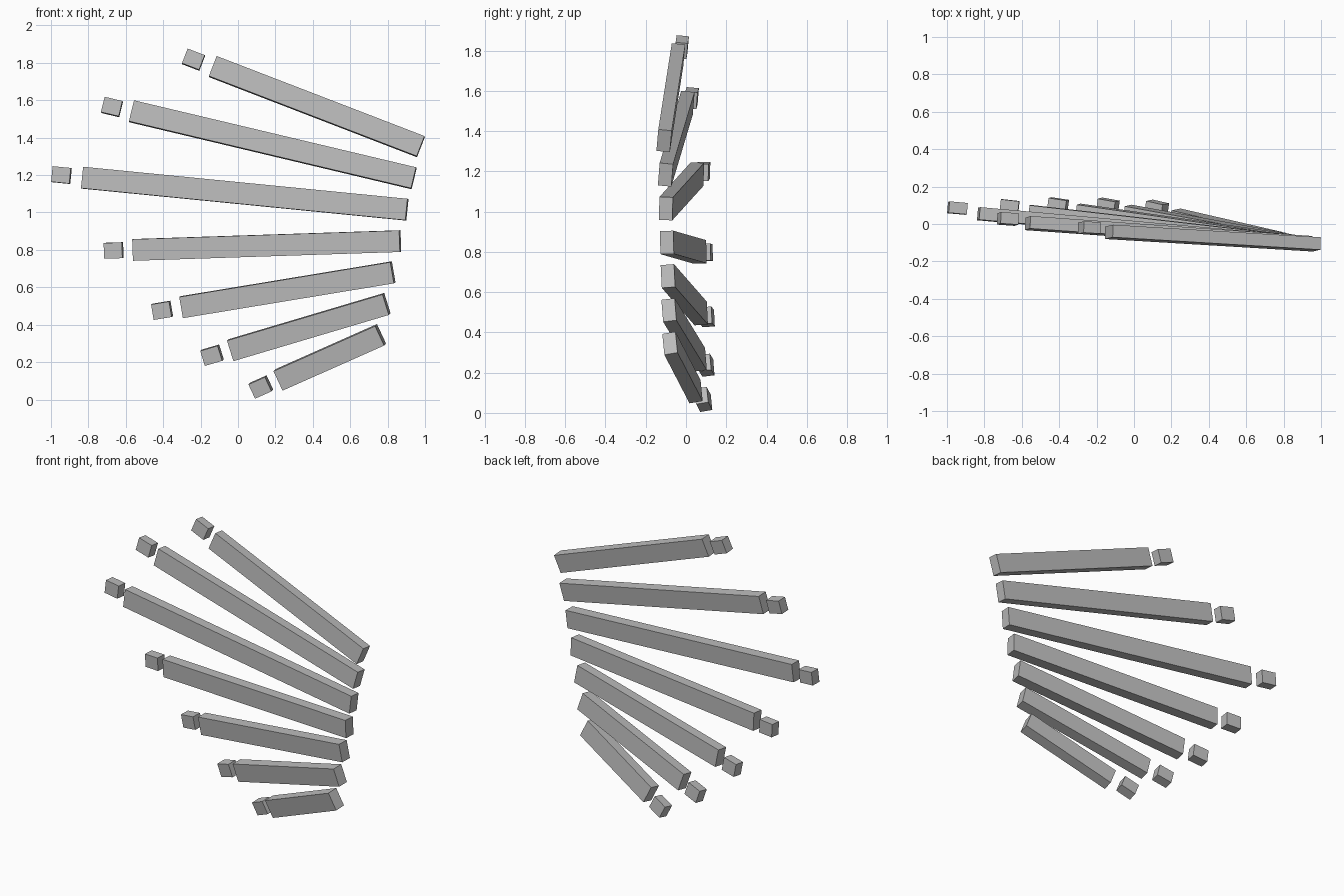
import bpy
from mathutils import Vector, Matrix

cube = bpy.data.objects.get("Cube")
if cube:
    bpy.data.objects.remove(cube, do_unlink=True)

grey = bpy.data.materials.new("plain_grey")
grey.use_nodes = True
colour = (0.5, 0.5, 0.5, 1.0)
grey.diffuse_color = colour
grey.node_tree.nodes["Principled BSDF"].inputs["Base Color"].default_value = colour


def block(name, centre, axes, size):
    """A box with its own length, depth and height directions."""
    bpy.ops.mesh.primitive_cube_add(size=1)
    obj = bpy.context.object
    obj.name = name
    turn = Matrix(axes).transposed().to_4x4()
    obj.matrix_world = Matrix.Translation(centre) @ turn @ Matrix.Diagonal((*size, 1))
    obj.data.materials.append(grey)


# Each slat: inner end, outer end, tip block centre, lean of its upright edge
slats = [
    ((0.977, -0.109, 1.352), (-0.134, -0.042, 1.78), (-0.238, -0.022, 1.817), 0.09),
    ((0.94, -0.102, 1.183), (-0.568, 0.005, 1.541), (-0.674, 0.027, 1.564), 0.08),
    ((0.903, -0.10, 1.015), (-0.831, 0.055, 1.186), (-0.944, 0.085, 1.2), 0.03),
    ((0.867, -0.095, 0.847), (-0.56, 0.068, 0.8), (-0.665, 0.097, 0.797), -0.02),
    ((0.828, -0.09, 0.68), (-0.30, 0.073, 0.494), (-0.406, 0.104, 0.477), -0.05),
    ((0.794, -0.085, 0.511), (-0.037, 0.066, 0.264), (-0.139, 0.10, 0.237), -0.08),
    ((0.762, -0.08, 0.346), (0.219, 0.045, 0.105), (0.122, 0.087, 0.067), -0.10),
]

for i, (inner, outer, tip, lean) in enumerate(slats, 1):
    inner, outer = Vector(inner), Vector(outer)
    along = (inner - outer).normalized()
    up = Vector((-(lean * along.y + along.z) / along.x, lean, 1)).normalized()
    axes = (along, up.cross(along), up)
    # Long slat
    block(f"slat_{i}", (inner + outer) / 2, axes, ((inner - outer).length, 0.067, 0.115))
    # Small block beyond its outer end
    block(f"tip_block_{i}", Vector(tip), axes, (0.098, 0.061, 0.084))
